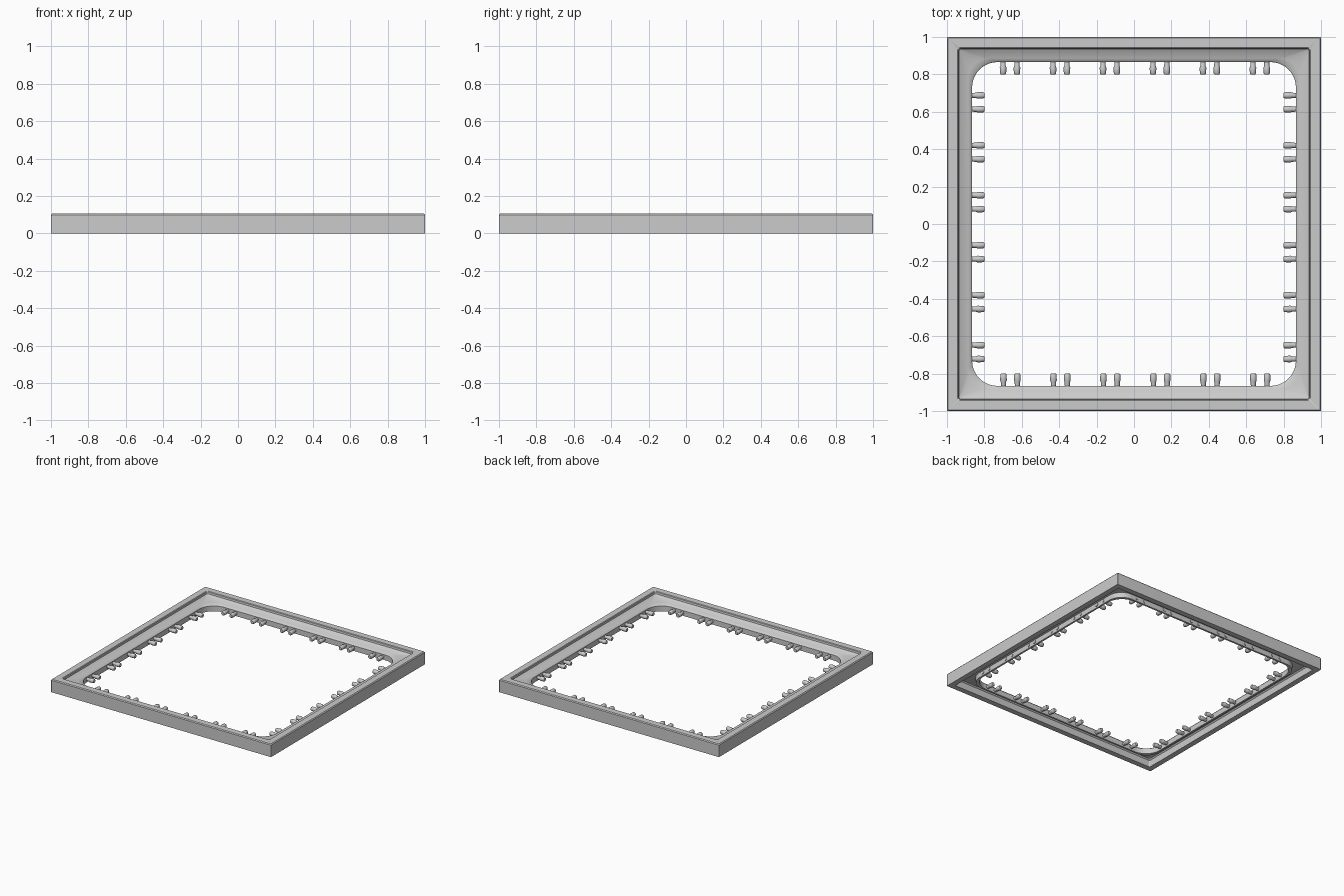
import bpy, bmesh, math
from mathutils import Matrix, Vector

if "Cube" in bpy.data.objects:
    bpy.data.objects.remove(bpy.data.objects["Cube"])

SEG = 12


def rounded_square(half, rad):
    pts = []
    for q in range(4):
        for i in range(SEG + 1):
            a = math.radians(90) * (q + i / SEG)
            cx = (half - rad) * (1 if q in (0, 3) else -1)
            cy = (half - rad) * (1 if q in (0, 1) else -1)
            pts.append((cx + rad * math.cos(a), cy + rad * math.sin(a)))
    return pts


def finish(bm, name):
    bmesh.ops.recalc_face_normals(bm, faces=bm.faces)
    mesh = bpy.data.meshes.new(name)
    bm.to_mesh(mesh)
    bm.free()
    obj = bpy.data.objects.new(name, mesh)
    bpy.context.collection.objects.link(obj)
    bpy.ops.object.select_all(action='DESELECT')
    obj.select_set(True)
    bpy.context.view_layer.objects.active = obj
    bpy.ops.object.shade_smooth_by_angle(angle=math.radians(35))
    return obj


# Frame: closed section of (half size, corner radius, height), hollow underneath
section = [
    (1.0, .006, 0), (1.0, .006, .098), (.994, .006, .105),
    (.943, .008, .105), (.938, .01, .101), (.936, .012, .086), (.930, .018, .080),
    (.885, .11, .068), (.870, .13, .062), (.865, .135, .055),
    (.865, .135, .012), (.880, .12, .012), (.882, .118, .052),
    (.925, .03, .064), (.945, .012, .064), (.955, .01, .055), (.955, .01, 0),
]
bm = bmesh.new()
loops = [[bm.verts.new((x, y, z)) for x, y in rounded_square(h, r)] for h, r, z in section]
for k, a in enumerate(loops):
    b = loops[(k + 1) % len(loops)]
    n = len(a)
    for i in range(n):
        j = (i + 1) % n
        bm.faces.new((a[i], a[j], b[j], b[i]))
finish(bm, "frame")

# Pegs: pairs of small tapered pins pointing into the opening
PIN = [(.885, .013), (.845, .014), (.835, .018), (.805, .0165), (.80, .013)]


def add_pin(bm, offset, turn):
    rot = Matrix.Rotation(turn, 3, 'Z')
    rings = []
    for d, r in PIN:
        rings.append([bm.verts.new(rot @ Vector((d, offset + r * math.cos(t), .036 + r * math.sin(t))))
                      for t in (2 * math.pi * i / 14 for i in range(14))])
    for a, b in zip(rings, rings[1:]):
        for i in range(14):
            j = (i + 1) % 14
            bm.faces.new((a[i], a[j], b[j], b[i]))
    bm.faces.new(rings[0])
    bm.faces.new(rings[-1])


# side name, rotation, direction of the offset axis, centre shift of the row
sides = [("right", 0, 1, -.017), ("back", 90, -1, .005),
         ("left", 180, -1, -.017), ("front", 270, 1, .007)]
for name, deg, sign, shift in sides:
    bm = bmesh.new()
    for p in range(6):
        for s in (-.037, .037):
            add_pin(bm, sign * (shift + (p - 2.5) * .267 + s), math.radians(deg))
    finish(bm, name + "_pegs")
